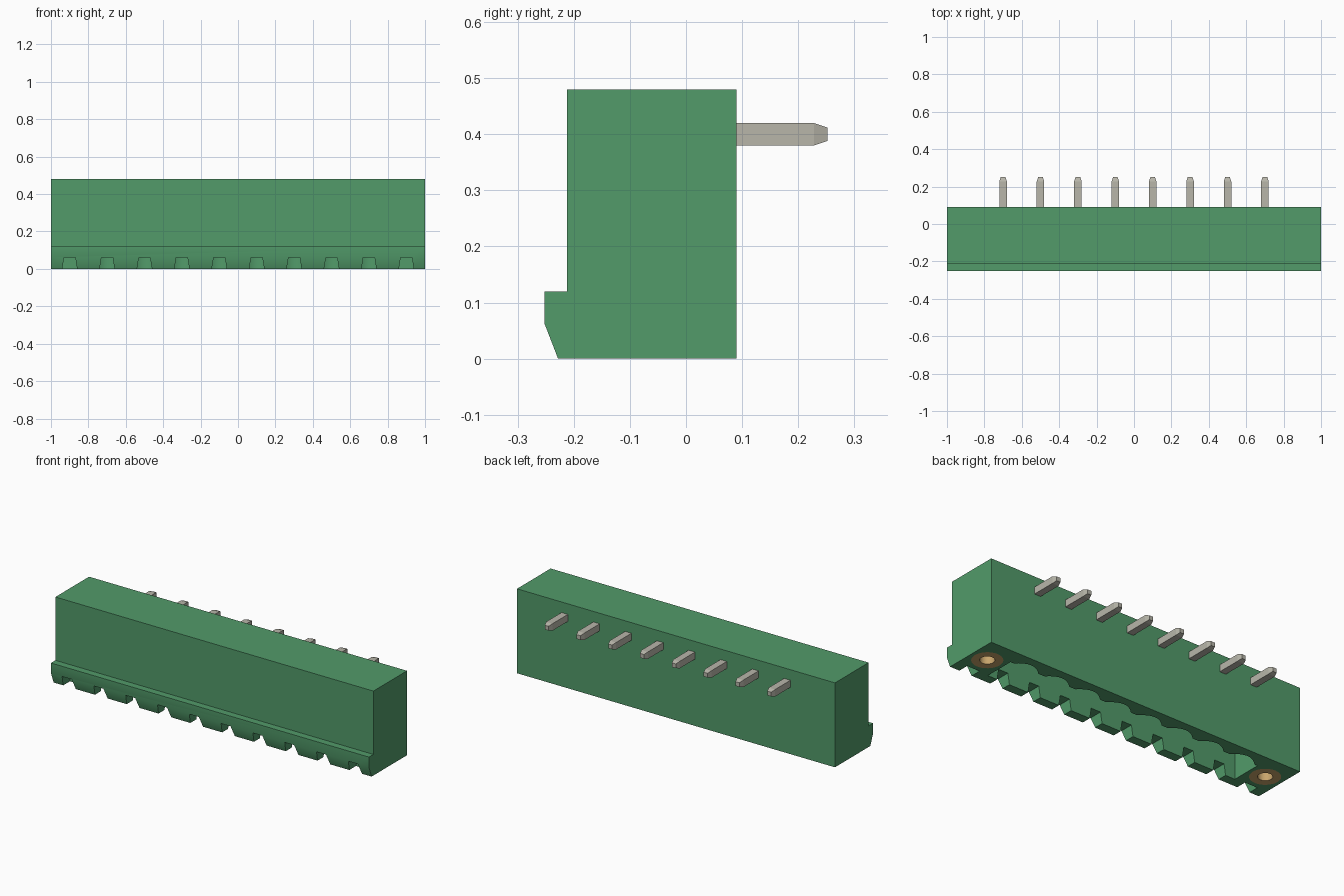
import bpy, bmesh, math
from mathutils import Matrix, Vector

cube = bpy.data.objects.get("Cube")
if cube:
    bpy.data.objects.remove(cube, do_unlink=True)

PITCH = 0.2
PINS = [(i - 3.5) * PITCH for i in range(8)]
NOTCHES = [(i - 4.5) * PITCH for i in range(10)]
NUTS = (-0.9, 0.9)
NUT_Y = -0.06


def material(name, color):
    m = bpy.data.materials.new(name)
    m.use_nodes = True
    m.diffuse_color = (*color, 1)
    m.node_tree.nodes["Principled BSDF"].inputs["Base Color"].default_value = (*color, 1)
    return m


green = material("green plastic", (0.084, 0.328, 0.144))
tin = material("tinned metal", (0.479, 0.468, 0.402))
brass = material("brass", (0.58, 0.38, 0.15))


def finish(bm, name, mat):
    bmesh.ops.recalc_face_normals(bm, faces=bm.faces)
    mesh = bpy.data.meshes.new(name)
    bm.to_mesh(mesh)
    bm.free()
    mesh.materials.append(mat)
    ob = bpy.data.objects.new(name, mesh)
    bpy.context.collection.objects.link(ob)
    return ob


def prism(bm, points, direction):
    """Extrude a closed outline of 3D points along a direction."""
    face = bm.faces.new([bm.verts.new(p) for p in points])
    new = bmesh.ops.extrude_face_region(bm, geom=[face])["geom"]
    verts = [g for g in new if isinstance(g, bmesh.types.BMVert)]
    bmesh.ops.translate(bm, vec=Vector(direction), verts=verts)


def smooth(ob):
    bpy.ops.object.select_all(action='DESELECT')
    ob.select_set(True)
    bpy.context.view_layer.objects.active = ob
    bpy.ops.object.shade_smooth_by_angle(angle=math.radians(30))


def cut(ob, cutter):
    """Subtract a cutter from an object and discard the cutter."""
    mod = ob.modifiers.new("cut", 'BOOLEAN')
    mod.operation = 'DIFFERENCE'
    mod.solver = 'EXACT'
    mod.object = cutter
    cutter.hide_render = True
    deps = bpy.context.evaluated_depsgraph_get()
    mesh = bpy.data.meshes.new_from_object(ob.evaluated_get(deps))
    ob.modifiers.clear()
    ob.data = mesh
    bpy.data.objects.remove(cutter, do_unlink=True)


# Housing: side profile with a front lip, extruded along x
bm = bmesh.new()
profile = [(0.09, 0), (0.09, 0.48), (-0.212, 0.48), (-0.212, 0.12),
           (-0.252, 0.12), (-0.252, 0.062), (-0.228, 0)]
prism(bm, [(-1, y, z) for y, z in profile], (2, 0, 0))
housing = finish(bm, "housing", green)

# Socket cavity, open below, with a scalloped rear wall
outline = [(0.8, -0.175), (-0.8, -0.175), (-0.8, 0)]
for x in PINS:
    for i in range(9):
        t = i / 4 - 1
        outline.append((x + 0.08 * t, 0.042 * (1 - t * t)))
outline.append((0.8, 0))
bm = bmesh.new()
prism(bm, [(x, y, -0.05) for x, y in outline], (0, 0, 0.39))
cut(housing, finish(bm, "cavity_cutter", green))

# Coding notches through the front lip
bm = bmesh.new()
for x in NOTCHES:
    shape = [(-0.048, -0.05), (0.048, -0.05), (0.03, 0.062), (-0.03, 0.062)]
    prism(bm, [(x + dx, -0.3, z) for dx, z in shape], (0, 0.132, 0))
cut(housing, finish(bm, "notch_cutter", green))

# Round pockets for the threaded inserts
bm = bmesh.new()
for x in NUTS:
    bmesh.ops.create_cone(bm, cap_ends=True, segments=32, radius1=0.08, radius2=0.08,
                          depth=0.5, matrix=Matrix.Translation((x, NUT_Y, 0)))
cut(housing, finish(bm, "pocket_cutter", green))
smooth(housing)

# Brass threaded inserts: flush tubes
for side, x in zip(("right", "left"), NUTS):
    bm = bmesh.new()
    rings = []
    for r, z in ((0.08, 0), (0.08, 0.25), (0.038, 0.25), (0.038, 0)):
        rings.append([bm.verts.new((x + r * math.cos(math.tau * i / 32),
                                    NUT_Y + r * math.sin(math.tau * i / 32), z))
                      for i in range(32)])
    for a, b in zip(rings, rings[1:] + rings[:1]):
        for i in range(32):
            j = (i + 1) % 32
            bm.faces.new((a[i], a[j], b[j], b[i]))
    smooth(finish(bm, side + "_threaded_insert", brass))


def square_pin(name, start, direction, length, half):
    """Square bar with a short tapered tip."""
    bm = bmesh.new()
    axis = Vector(direction)
    u = Vector((1, 0, 0))
    v = axis.cross(u)
    rings = []
    for d, h in ((0, half), (length - 0.024, half), (length, half * 0.6)):
        rings.append([bm.verts.new(Vector(start) + axis * d + u * h * a + v * h * b)
                      for a, b in ((-1, -1), (1, -1), (1, 1), (-1, 1))])
    for a, b in zip(rings, rings[1:]):
        for i in range(4):
            j = (i + 1) % 4
            bm.faces.new((a[i], a[j], b[j], b[i]))
    bm.faces.new(rings[0])
    bm.faces.new(rings[-1])
    finish(bm, name, tin)


# Solder pins at the back and contact pins inside the socket
for n, x in enumerate(PINS, 1):
    square_pin(f"solder_pin_{n}", (x, 0.06, 0.4), (0, 1, 0), 0.192, 0.02)
    square_pin(f"contact_pin_{n}", (x, -0.06, 0.36), (0, 0, -1), 0.26, 0.02)
